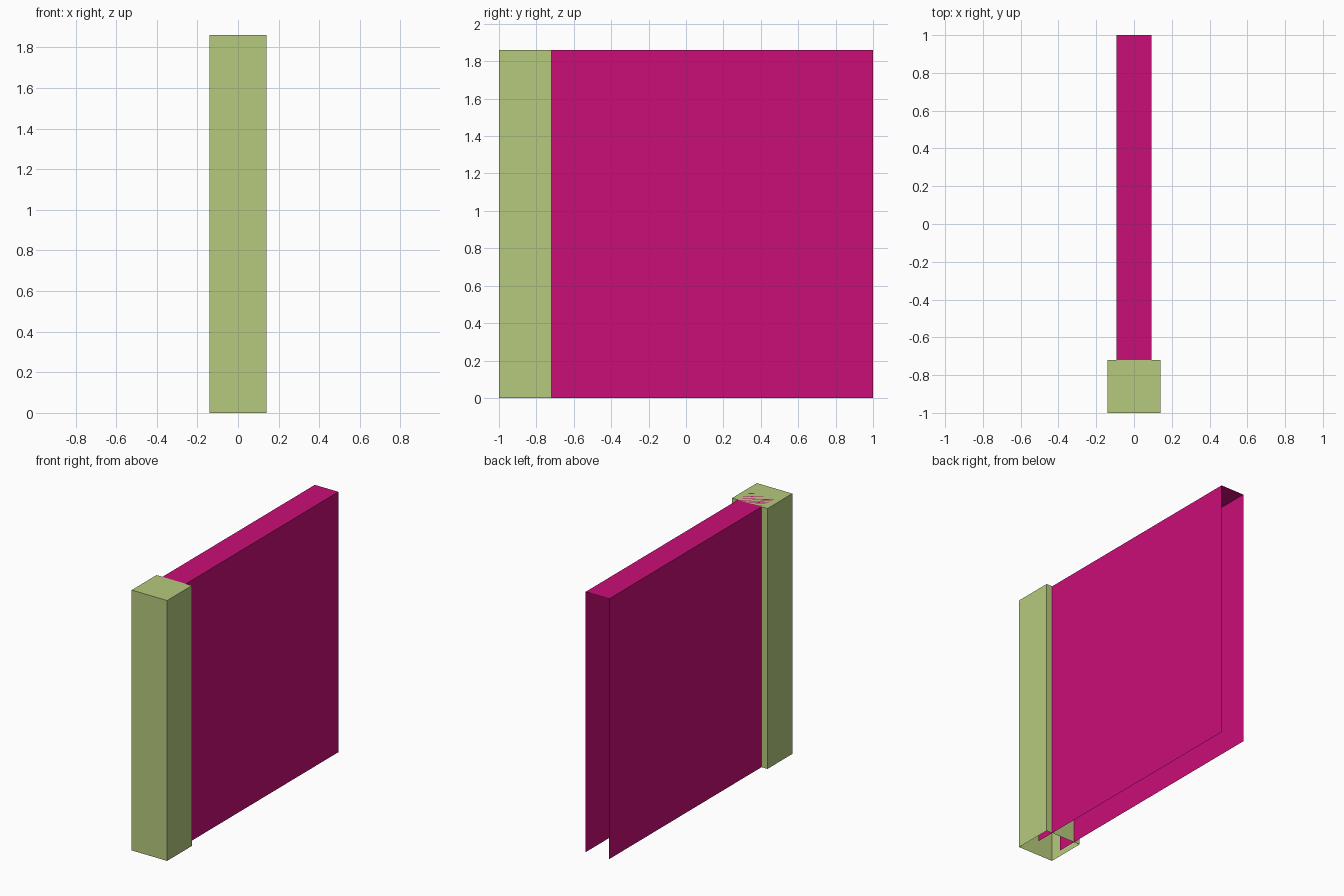
import bpy, bmesh

if "Cube" in bpy.data.objects:
    bpy.data.objects.remove(bpy.data.objects["Cube"])


def material(name, rgb):
    mat = bpy.data.materials.new(name)
    mat.diffuse_color = (*rgb, 1.0)
    mat.use_nodes = True
    mat.node_tree.nodes["Principled BSDF"].inputs["Base Color"].default_value = mat.diffuse_color
    return mat


def open_box(name, lo, hi, open_dirs, mat):
    """Box from corner lo to corner hi, without the faces that look along open_dirs."""
    bm = bmesh.new()
    bmesh.ops.create_cube(bm, size=1.0)
    bm.normal_update()
    removed = [f for f in bm.faces
               if any(f.normal[axis] * sign > 0.9 for axis, sign in open_dirs)]
    bmesh.ops.delete(bm, geom=removed, context='FACES')
    for v in bm.verts:
        v.co = [lo[i] + (v.co[i] + 0.5) * (hi[i] - lo[i]) for i in range(3)]
    mesh = bpy.data.meshes.new(name)
    bm.to_mesh(mesh)
    bm.free()
    mesh.materials.append(mat)
    obj = bpy.data.objects.new(name, mesh)
    bpy.context.collection.objects.link(obj)
    return obj


HEIGHT = 1.86
olive = material("olive", (0.468, 0.584, 0.205))
magenta = material("magenta", (0.591, 0.0044, 0.188))

# Square end post, hollow and open underneath
open_box("post", (-0.14, -1.0, 0), (0.14, -0.72, HEIGHT), [(2, -1)], olive)

# Wall panel: two sides and a top, open underneath and at both ends
open_box("wall_panel", (-0.093, -0.86, 0), (0.093, 1.0, HEIGHT),
         [(2, -1), (1, -1), (1, 1)], magenta)
